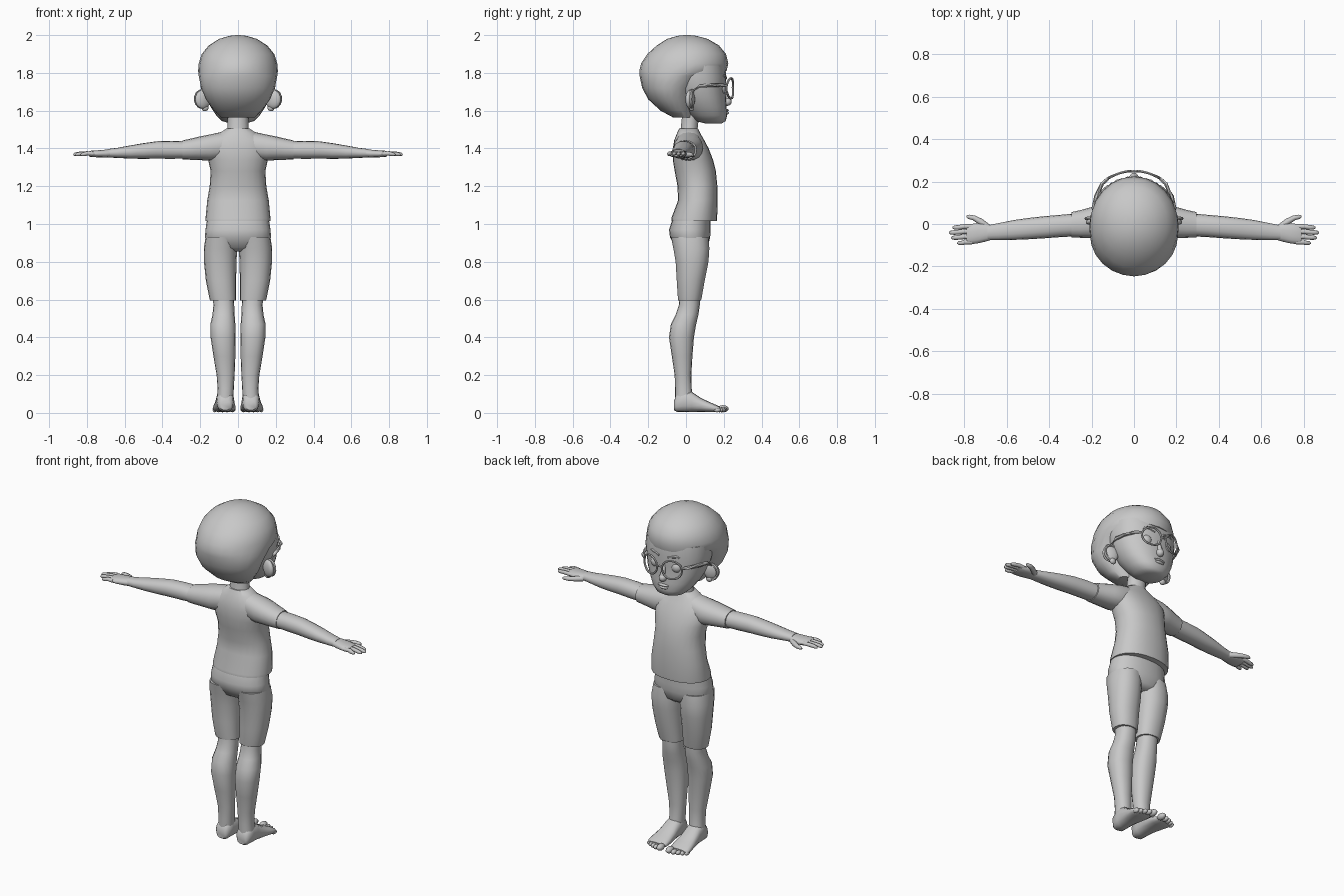
import bpy, bmesh, math
from mathutils import Vector, Matrix

clay = bpy.data.materials.new("clay_grey")
clay.diffuse_color = (0.58, 0.58, 0.58, 1)


def finish(name, bm, angle=50):
    bmesh.ops.recalc_face_normals(bm, faces=bm.faces[:])
    me = bpy.data.meshes.new(name)
    bm.to_mesh(me)
    bm.free()
    ob = bpy.data.objects.new(name, me)
    bpy.context.collection.objects.link(ob)
    me.materials.append(clay)
    bpy.ops.object.select_all(action='DESELECT')
    ob.select_set(True)
    bpy.context.view_layer.objects.active = ob
    bpy.ops.object.shade_smooth_by_angle(angle=math.radians(angle))
    return ob


def skin(name, rings, closed=False):
    bm = bmesh.new()
    vs = [[bm.verts.new(p) for p in r] for r in rings]
    n = len(vs[0])
    pairs = list(zip(vs, vs[1:])) + ([(vs[-1], vs[0])] if closed else [])
    for a, b in pairs:
        for i in range(n):
            j = (i + 1) % n
            bm.faces.new((a[i], a[j], b[j], b[i]))
    if not closed:
        bm.faces.new(vs[0])
        bm.faces.new(vs[-1])
    return finish(name, bm)


def loft(name, axis, sections, side=1, n=18, power=0.9):
    """Sections are (position, a_min, a_max, b_min, b_max) along the axis."""
    rings = []
    for pos, a0, a1, b0, b1 in sections:
        ring = []
        for i in range(n):
            t = 2 * math.pi * i / n
            c, s = math.cos(t), math.sin(t)
            a = (a0 + a1) / 2 + (a1 - a0) / 2 * math.copysign(abs(c) ** power, c)
            b = (b0 + b1) / 2 + (b1 - b0) / 2 * math.copysign(abs(s) ** power, s)
            p = {'z': (a, b, pos), 'x': (pos, a, b), 'y': (a, pos, b)}[axis]
            ring.append((p[0] * side, p[1], p[2]))
        rings.append(ring)
    return skin(name, rings)


def tube(name, points, side=1, n=8, closed=False):
    """Round tube through points (x, y, z, radius)."""
    pts = [Vector((p[0] * side, p[1], p[2])) for p in points]
    rings, m = [], len(points)
    for k in range(m):
        if closed:
            d = pts[(k + 1) % m] - pts[k - 1]
        else:
            d = pts[min(k + 1, m - 1)] - pts[max(k - 1, 0)]
        d.normalize()
        up = Vector((0, 1, 0)) if abs(d.y) < 0.9 else Vector((0, 0, 1))
        u = d.cross(up).normalized()
        v = d.cross(u)
        rings.append([pts[k] + points[k][3] * (u * math.cos(2 * math.pi * i / n)
                      + v * math.sin(2 * math.pi * i / n)) for i in range(n)])
    return skin(name, rings, closed)


def ball(name, center, size, turn=0, seg=16):
    bm = bmesh.new()
    mat = (Matrix.Translation(center) @ Matrix.Rotation(turn, 4, 'Z')
           @ Matrix.Diagonal((*size, 1)))
    bmesh.ops.create_uvsphere(bm, u_segments=seg, v_segments=seg // 2 + 2,
                              radius=1, matrix=mat)
    return finish(name, bm)


def centred(rows):
    """(z, half_width, y_min, y_max) to symmetric sections."""
    return [(z, -w, w, y0, y1) for z, w, y0, y1 in rows]


# Head: hair cap, face, neck
loft("hair_cap", 'z', centred([
    (1.565, .09, -.07, .03), (1.60, .125, -.135, .04), (1.66, .17, -.20, .05),
    (1.72, .195, -.232, .07), (1.785, .208, -.246, .15), (1.81, .211, -.247, .215),
    (1.85, .208, -.238, .224), (1.90, .192, -.205, .212), (1.945, .155, -.155, .175),
    (1.98, .10, -.10, .115), (1.996, .045, -.045, .055), (2.0, .01, -.01, .02)]), n=24, power=1)
loft("face", 'z', centred([
    (1.533, .045, .10, .19), (1.545, .085, .05, .21), (1.575, .115, .02, .218),
    (1.62, .145, -.02, .215), (1.67, .168, -.05, .212), (1.72, .182, -.08, .21),
    (1.78, .192, -.10, .214), (1.84, .19, -.10, .205)]), n=24)
loft("neck", 'z', centred([(1.44, .07, -.04, .075), (1.50, .056, -.03, .062),
                           (1.57, .054, -.022, .07), (1.62, .056, -.02, .075)]), n=14, power=1)

# Facial features
ball("nose", (0, .218, 1.647), (.022, .024, .022), seg=12)
tube("nose_bridge", [(0, .20, 1.73, .01), (0, .213, 1.69, .012), (0, .222, 1.655, .015)])
ball("upper_lip", (0, .213, 1.602), (.036, .014, .008), seg=12)
ball("lower_lip", (0, .213, 1.588), (.03, .014, .009), seg=12)
for s in (-1, 1):
    ball("eyeball", (s * .068, .178, 1.715), (.034, .034, .034))
    tube("eyebrow", [(.03, .212, 1.772, .006), (.075, .204, 1.785, .008),
                     (.12, .178, 1.772, .005)], s, 6)
    # Ear with raised rim and lobe
    ball("ear", (s * .185, .022, 1.66), (.045, .02, .05), s * -.4)
    rim = [(.188 + .038 * math.cos(a), .032 - .006 * math.cos(a),
            1.662 + .045 * math.sin(a), .008)
           for a in [math.radians(d) for d in range(-80, 161, 24)]]
    tube("ear_rim", rim, s, 6)
    ball("ear_lobe", (s * .175, .03, 1.615), (.02, .014, .018), seg=10)
    # Glasses: round rim and temple arm
    ring = []
    for i in range(24):
        a = 2 * math.pi * i / 24
        x = .07 + .054 * math.cos(a)
        ring.append((x, .25 - 2.3 * x * x, 1.718 + .054 * math.sin(a), .006))
    tube("glasses_rim", ring, s, 6, True)
    tube("glasses_temple", [(.122, .215, 1.732, .008), (.15, .19, 1.735, .010),
                            (.178, .13, 1.734, .010), (.19, .075, 1.730, .010),
                            (.192, .035, 1.705, .007)], s, 6)
tube("glasses_bridge", [(-.018, .247, 1.722, .006), (0, .249, 1.73, .006),
                        (.018, .247, 1.722, .006)], 1, 6)

# Shirt body
loft("shirt", 'z', centred([
    (1.015, .172, -.078, .163), (1.03, .172, -.078, .165), (1.125, .163, -.042, .167),
    (1.20, .150, -.045, .166), (1.28, .145, -.06, .158), (1.34, .158, -.07, .143),
    (1.40, .168, -.07, .120), (1.445, .145, -.062, .096), (1.48, .10, -.048, .076),
    (1.505, .062, -.036, .064)]), n=24)

# Shorts: hip block
loft("shorts_hips", 'z', centred([
    (.855, .06, -.02, .09), (.875, .15, -.055, .115), (.93, .175, -.085, .128),
    (.97, .172, -.09, .13), (1.03, .163, -.07, .13)]), n=24)

for s in (-1, 1):
    # Shorts legs with hem, bare legs
    loft("shorts_leg", 'z', [
        (.595, .01, .148, -.042, .08), (.61, .01, .152, -.044, .084),
        (.70, .010, .170, -.05, .10), (.80, .008, .180, -.056, .12),
        (.87, .004, .181, -.068, .125), (.93, .002, .172, -.08, .12)], s)
    loft("leg", 'z', [
        (.07, .025, .112, -.058, .04), (.13, .022, .108, -.058, .030),
        (.20, .018, .113, -.06, .028), (.30, .014, .130, -.075, .034),
        (.40, .012, .145, -.09, .042), (.47, .014, .146, -.08, .054),
        (.52, .018, .135, -.055, .066), (.57, .020, .130, -.038, .073),
        (.63, .022, .135, -.034, .074)], s, 16)
    # Foot and toes
    loft("foot", 'y', [
        (-.064, .04, .095, .015, .06), (-.05, .025, .11, .006, .10),
        (-.01, .022, .114, .004, .125), (.03, .02, .117, .006, .112),
        (.08, .016, .124, .006, .078), (.13, .012, .132, .004, .055),
        (.165, .014, .134, .004, .040), (.18, .022, .124, .008, .032)], s, 16, .8)
    for i, (x, y, r) in enumerate([(.030, .195, .019), (.058, .195, .014), (.082, .188, .013),
                                   (.104, .178, .012), (.123, .165, .012)]):
        ball("toe", (s * x, y, r + .003), (r, r * 1.6, r), seg=10)

    # Sleeve and bare arm
    loft("sleeve", 'x', [
        (.08, -.055, .085, 1.34, 1.488), (.15, -.066, .09, 1.335, 1.474),
        (.20, -.067, .08, 1.338, 1.464), (.25, -.065, .066, 1.340, 1.452),
        (.295, -.063, .056, 1.342, 1.442)], s, 16)
    loft("arm", 'x', [
        (.27, -.058, .050, 1.347, 1.437), (.35, -.062, .043, 1.345, 1.440),
        (.43, -.068, .036, 1.346, 1.438), (.50, -.072, .028, 1.345, 1.428),
        (.57, -.075, .018, 1.346, 1.416), (.64, -.076, .004, 1.350, 1.403),
        (.69, -.076, -.006, 1.352, 1.397)], s, 16)
    # Palm, fingers and thumb
    loft("palm", 'x', [
        (.67, -.074, -.008, 1.353, 1.396), (.70, -.083, .004, 1.351, 1.394),
        (.74, -.092, .004, 1.352, 1.391), (.78, -.096, -.002, 1.355, 1.388),
        (.79, -.092, -.008, 1.358, 1.384)], s, 14)
    for y, tip in [(-.012, .855), (-.036, .872), (-.060, .862), (-.085, .833)]:
        tube("finger", [(.765, y, 1.372, .011), (.80, y, 1.374, .0115),
                        (tip - .025, y - .004, 1.371, .011),
                        (tip - .007, y - .005, 1.368, .009),
                        (tip, y - .005, 1.366, .004)], s)
    tube("thumb", [(.69, -.015, 1.368, .016), (.725, .012, 1.367, .015),
                   (.755, .029, 1.366, .012), (.78, .034, 1.365, .010),
                   (.79, .035, 1.364, .004)], s)
